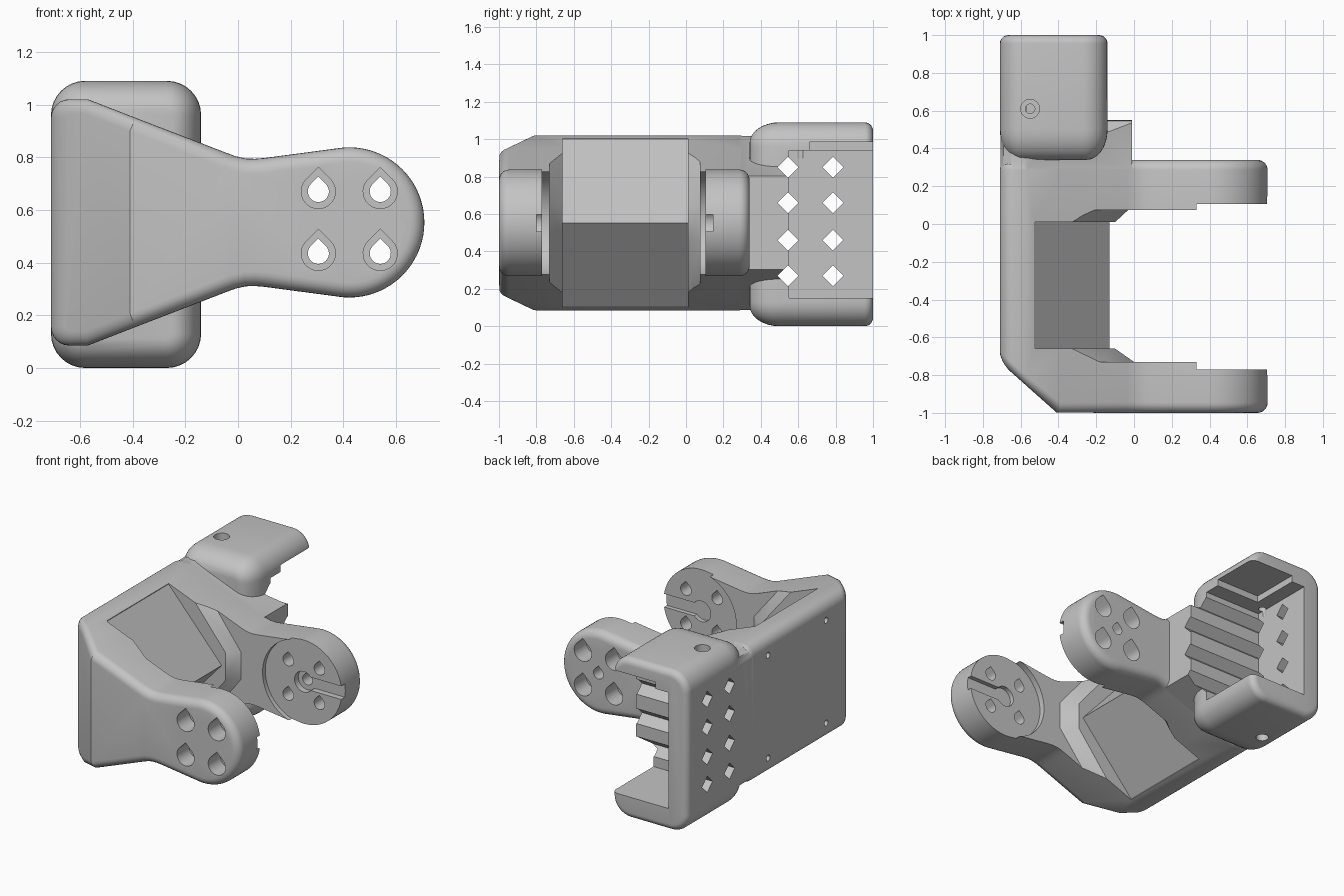
import bpy, bmesh, math
from mathutils import Vector

cube = bpy.data.objects.get("Cube")
if cube:
    bpy.data.objects.remove(cube, do_unlink=True)

ZC = 0.5525          # mirror height
HUB = (0.4225, ZC)   # centre of the round arm ends

grey = bpy.data.materials.new("plain grey")
grey.use_nodes = True
grey.diffuse_color = (0.55, 0.55, 0.55, 1)
grey.node_tree.nodes["Principled BSDF"].inputs["Base Color"].default_value = grey.diffuse_color


def loft(name, sections, axis="y", fold=None):
    """Skin a row of equal-length outlines; each section is (depth or depth function, outline)."""
    place = {"x": lambda u, v, w: (w, u, v), "y": lambda u, v, w: (u, w, v),
             "z": lambda u, v, w: (u, v, w)}[axis]
    bm = bmesh.new()
    rings = [[bm.verts.new(place(u, v, d(u) if callable(d) else d)) for u, v in pts]
             for d, pts in sections]
    n = len(rings[0])
    for a, b in zip(rings, rings[1:]):
        for i in range(n):
            j = (i + 1) % n
            bm.faces.new((a[i], a[j], b[j], b[i]))
    first = rings[0]
    if fold:
        bm.faces.new(first[fold:n - fold + 1])
        bm.faces.new(first[:fold + 1] + first[n - fold:])
    else:
        bm.faces.new(first)
    bm.faces.new(rings[-1])
    bmesh.ops.recalc_face_normals(bm, faces=bm.faces)
    mesh = bpy.data.meshes.new(name)
    bm.to_mesh(mesh)
    bm.free()
    mesh.materials.append(grey)
    obj = bpy.data.objects.new(name, mesh)
    bpy.context.collection.objects.link(obj)
    return obj


def prism(name, pts, lo, hi, axis="y"):
    return loft(name, [(lo, pts), (hi, pts)], axis)


def rect(u0, u1, v0, v1):
    return [(u0, v0), (u1, v0), (u1, v1), (u0, v1)]


def arc(c, r, a0, a1, n):
    angles = [math.radians(a0 + (a1 - a0) * i / n) for i in range(n + 1)]
    return [(c[0] + r * math.cos(a), c[1] + r * math.sin(a)) for a in angles]


def circle(c, r, n=32):
    return arc(c, r, 0, 360, n)[:-1]


def teardrop(c, r):
    return arc(c, r, 135, 405, 20) + [(c[0], c[1] + r * 1.41)]


def inset(pts, d):
    """Move a counter-clockwise outline inwards."""
    out = []
    for i, p in enumerate(pts):
        a, b, c = Vector(pts[i - 1]), Vector(p), Vector(pts[(i + 1) % len(pts)])
        e, f = (b - a).normalized(), (c - b).normalized()
        n1, n2 = Vector((e.y, -e.x)), Vector((f.y, -f.x))
        out.append(tuple(b - (n1 + n2) * d / (1 + n1.dot(n2))))
    return out


def quarter(depth, step, n=6):
    """Depth and inset pairs of a quarter round, from the end inwards."""
    for i in range(n + 1):
        t = math.pi / 2 * i / n
        yield depth * (1 - math.sin(t)), step * (1 - math.cos(math.pi / 2 - t))


def rounding(depth, step, n=6):
    """Pairs (distance from end, inset) along a quarter ellipse."""
    for i in range(n + 1):
        t = math.pi / 2 * i / n
        yield depth * (1 - math.cos(t)), step * (1 - math.sin(t))


def combine(target, other, operation):
    mod = target.modifiers.new("join", "BOOLEAN")
    mod.object, mod.operation, mod.solver = other, operation, "EXACT"
    bpy.context.view_layer.objects.active = target
    bpy.ops.object.modifier_apply(modifier=mod.name)
    bpy.data.objects.remove(other, do_unlink=True)


# Outline of plate and arms: round hub, narrow neck, tall plate
half = arc(HUB, 0.285, 0, 100, 20)
half += [(0.1, 0.797), (0.065, 0.794), (0.03, 0.795), (-0.01, 0.804), (-0.04, 0.815), (-0.39, 0.95)]
fold = len(half) - 1
half += [(-0.57, 1.02)] + arc((-0.64, 0.95), 0.07, 90, 180, 6)
outline = half + [(x, 2 * ZC - z) for x, z in reversed(half[1:])]


# Body with rounded ends and a slanted front corner
def front_end(offset):
    return lambda x: -1 + max(0, -0.408 - x) * 0.89 + offset


sections = [(front_end(d), inset(outline, s)) for d, s in rounding(0.055, 0.055)]
sections += [(0.34 - d, inset(outline, s)) for d, s in reversed(list(rounding(0.055, 0.055)))]
body = loft("bracket_body", sections, fold=fold)


# Gap between the arms, leaving chamfered chevron pads
def gap_outline(back, tip):
    return [(back, 1.2), (tip, 0.645), (tip, 0.46), (back, -0.095), (1, -0.095), (1, 1.2)]


pad, flare, front_flare = gap_outline(-0.55, -0.1), gap_outline(-0.45, -0.03), gap_outline(-0.45, 0)
wedge_line = [(-0.53, 1.0), (-0.13, ZC), (-0.53, 0.105)]
gap = [(-0.53, 1.2)] + wedge_line + [(-0.53, -0.1), (1, -0.1), (1, 1.2)]
combine(body, loft("pad_cutter", [(-0.73, front_flare), (-0.66, pad), (0.01, pad), (0.075, flare)]),
        "DIFFERENCE")
combine(body, prism("gap_cutter", gap, -0.66, 0.01), "DIFFERENCE")

# Clamp housing with rounded edges, and the block tying it to the rear arm
corners = [(-0.27, 0.13, 270), (-0.27, 0.96, 0), (-0.58, 0.96, 90), (-0.58, 0.13, 180)]
shell = [p for x, z, a in corners for p in arc((x, z), 0.13, a, a + 90, 8)]
sections = [(0.34 + d, inset(shell, s)) for d, s in rounding(0.16, 0.11, 8)]
sections += [(1 - d, inset(shell, s)) for d, s in reversed(list(rounding(0.045, 0.045)))]
combine(body, loft("clamp_housing", sections), "UNION")
upper = [(-0.01, 0.803), (-0.57, 1.018), (-0.64, 1.018), (-0.69, 0.99), (-0.708, 0.95)]
block = upper + [(x, 2 * ZC - z) for x, z in reversed(upper)]
combine(body, prism("tie_block", block, 0.25, 0.57), "UNION")

# Housing cavity, open to the rear and the left, with a shallow upper recess
combine(body, prism("cavity_cutter", rect(-0.57, 0.5, 0.15, 0.94), 0.55, 1.2), "DIFFERENCE")
combine(body, prism("recess_cutter", rect(-0.47, 0.5, 0.9, 0.985), 0.66, 1.2), "DIFFERENCE")

# Diamond holes in the wall, which also groove the clamp face
for y in (0.545, 0.785):
    for z in (0.27, 0.46, 0.66, 0.85):
        combine(body, prism("diamond_cutter", circle((y, z), 0.056, 4), -0.8, 0.1, "x"), "DIFFERENCE")

# Screw holes through the housing caps
screw = (-0.55, 0.61)
for r, lo, hi in ((0.05, 1.0, 1.2), (0.025, 0.9, 1.1), (0.04, -0.1, 0.08)):
    combine(body, prism("screw_cutter", circle(screw, r, 24), lo, hi, "z"), "DIFFERENCE")

# Small pilot holes in the outer plate
for y in (-0.495, 0.13):
    for z in (0.2, 0.9):
        combine(body, prism("pilot_cutter", circle((y, z), 0.02, 16), -0.8, -0.62, "x"), "DIFFERENCE")

# Round seats and keyhole slots on the inner faces of both arms
slot = arc(HUB, 0.07, 40, 320, 20) + [(0.8, ZC - 0.045), (0.8, ZC + 0.045)]
for lo, hi, slot_lo, slot_hi in ((-0.77, -0.6, -0.8, -0.7), (-0.05, 0.105, 0.0, 0.145)):
    combine(body, prism("seat_cutter", circle(HUB, 0.29, 64), lo, hi), "DIFFERENCE")
    combine(body, prism("slot_cutter", slot, slot_lo, slot_hi), "DIFFERENCE")

# Teardrop bolt holes, wider on the outside of each arm
for x in (0.305, 0.54):
    for z in (0.435, 0.67):
        for lo, hi in ((-1.1, -0.87), (0.21, 0.45)):
            combine(body, prism("bolt_head_cutter", teardrop((x, z), 0.065), lo, hi), "DIFFERENCE")
        combine(body, prism("bolt_cutter", teardrop((x, z), 0.04), -1.1, 0.45), "DIFFERENCE")
combine(body, prism("centre_cutter", teardrop(HUB, 0.037), 0.0, 0.45), "DIFFERENCE")

# Smooth the rounded edges, keep the corners sharp
bpy.ops.object.select_all(action="DESELECT")
body.select_set(True)
bpy.context.view_layer.objects.active = body
bpy.ops.object.shade_smooth_by_angle(angle=math.radians(30))
